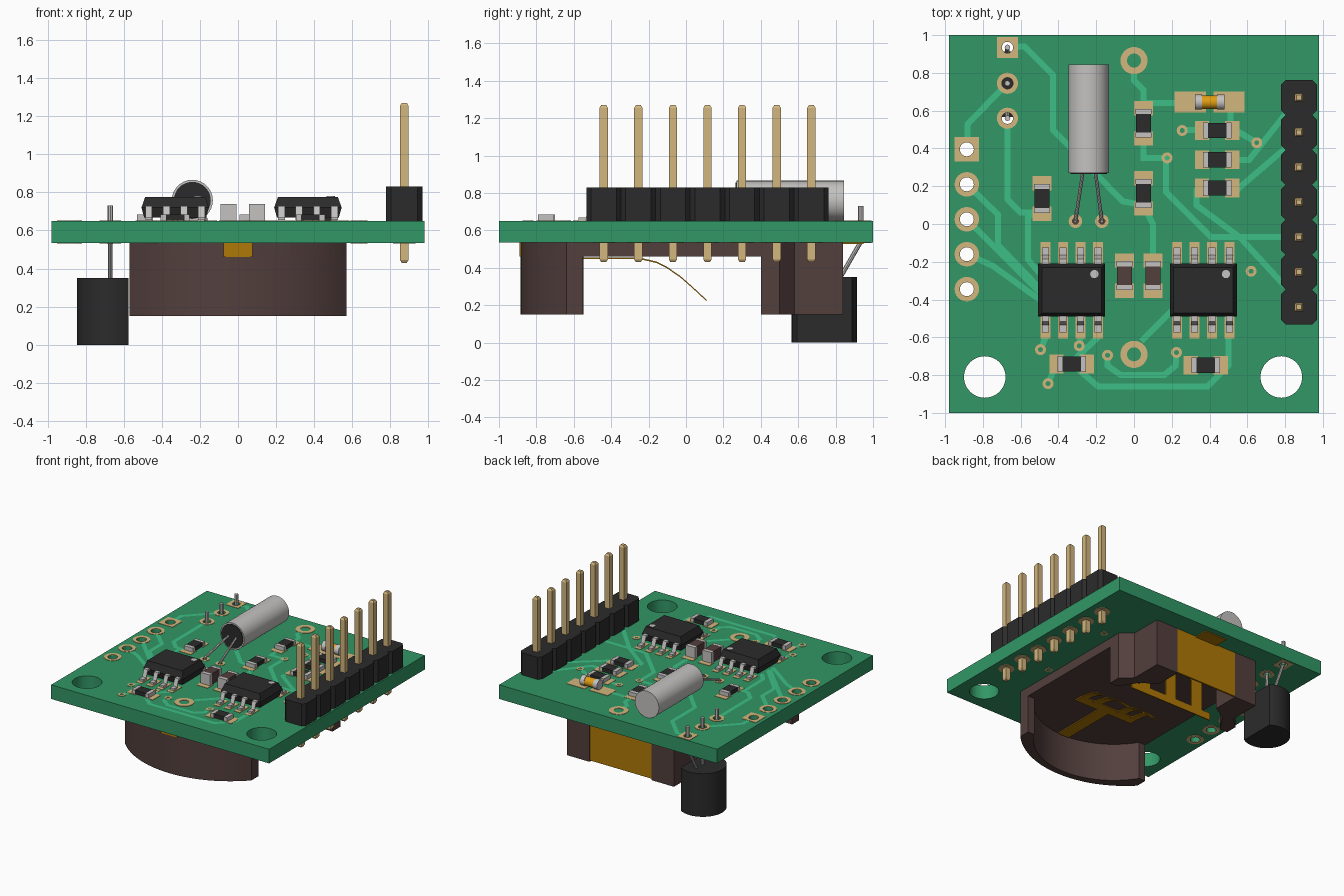
import bpy, bmesh, math
from mathutils import Vector

if "Cube" in bpy.data.objects:
    bpy.data.objects.remove(bpy.data.objects["Cube"])


def material(name, r, g, b):
    m = bpy.data.materials.new(name)
    m.use_nodes = True
    m.diffuse_color = (r, g, b, 1)
    m.node_tree.nodes["Principled BSDF"].inputs["Base Color"].default_value = (r, g, b, 1)
    return m


GREEN = material("board green", .032, .31, .132)
TRACE = material("trace green", .045, .52, .24)
TAN = material("pad gold", .65, .465, .205)
BLACK = material("black plastic", .024, .024, .024)
SILVER = material("silver metal", .55, .54, .53)
BROWN = material("brown plastic", .085, .05, .047)
AMBER = material("amber glass", .75, .34, .006)
BRONZE = material("bronze contact", .43, .19, .002)
TOP, BOTTOM = .65, .535


def finish(name, bm, mat, smooth=False):
    bmesh.ops.recalc_face_normals(bm, faces=bm.faces)
    me = bpy.data.meshes.new(name)
    bm.to_mesh(me)
    bm.free()
    ob = bpy.data.objects.new(name, me)
    bpy.context.collection.objects.link(ob)
    me.materials.append(mat)
    if smooth:
        bpy.ops.object.select_all(action='DESELECT')
        ob.select_set(True)
        bpy.context.view_layer.objects.active = ob
        bpy.ops.object.shade_smooth_by_angle(angle=math.radians(35))


def loft(name, solids, mat, smooth=False):
    """Each solid is a list of matching rings, skinned and capped."""
    bm = bmesh.new()
    for rings in solids:
        vs = [[bm.verts.new(p) for p in ring] for ring in rings]
        n = len(vs[0])
        for a, b in zip(vs, vs[1:]):
            for i in range(n):
                bm.faces.new((a[i], a[(i + 1) % n], b[(i + 1) % n], b[i]))
        bm.faces.new(vs[0])
        bm.faces.new(vs[-1])
    finish(name, bm, mat, smooth)


def rect(x, y, hx, hy):
    return [(x - hx, y - hy), (x + hx, y - hy), (x + hx, y + hy), (x - hx, y + hy)]


def circle(x, y, r, n=32):
    return [(x + r * math.cos(math.tau * i / n), y + r * math.sin(math.tau * i / n)) for i in range(n)]


def prism(pts, z0, z1):
    return [[(x, y, z) for x, y in pts] for z in (z0, z1)]


def box(x0, x1, y0, y1, z0, z1):
    return prism([(x0, y0), (x1, y0), (x1, y1), (x0, y1)], z0, z1)


def rod_y(x, z, r, y0, y1, n=32):
    return [[(px, y, pz) for px, pz in circle(x, z, r, n)] for y in (y0, y1)]


def rod_x(y, z, r, x0, x1, n=24):
    return [[(x, py, pz) for py, pz in circle(y, z, r, n)] for x in (x0, x1)]


def ribbon(x0, x1, path, t=.004):
    return [[(x0, y, z - t), (x1, y, z - t), (x1, y, z + t), (x0, y, z + t)] for y, z in path]


def wire(a, b, r, n=8):
    a, b = Vector(a), Vector(b)
    q = (b - a).to_track_quat('Z', 'Y')
    return [[p + q @ Vector((x, y, 0)) for x, y in circle(0, 0, r, n)] for p in (a, b)]


def plate(name, loops, z0, z1, mat):
    """Flat sheet from outlines; an outline inside another becomes a hole."""
    cu = bpy.data.curves.new(name, 'CURVE')
    cu.dimensions, cu.fill_mode, cu.extrude = '2D', 'BOTH', (z1 - z0) / 2
    for pts in loops:
        sp = cu.splines.new('POLY')
        sp.points.add(len(pts) - 1)
        for p, (x, y) in zip(sp.points, pts):
            p.co = (x, y, 0, 1)
        sp.use_cyclic_u = True
    ob = bpy.data.objects.new(name, cu)
    bpy.context.collection.objects.link(ob)
    ob.location.z = (z0 + z1) / 2
    cu.materials.append(mat)
    bpy.ops.object.select_all(action='DESELECT')
    ob.select_set(True)
    bpy.context.view_layer.objects.active = ob
    bpy.ops.object.convert(target='MESH')
    bpy.ops.object.shade_flat()


def top_pads(name, loops):
    plate(name, loops, TOP - .002, TOP + .003, TAN)


# Board with its drilled holes (the small vias are only painted rings)
COLUMN = [(-.885, y) for y in (.395, .21, .025, -.16, -.345)]
SENSOR = [(-.67, y) for y in (.935, .745, .56)]
VIAS = [(.255, .495), (.65, .43), (.175, .35), (.62, -.25), (.225, -.68),
        (-.14, -.695), (-.29, -.645), (-.495, -.665), (-.455, -.845)]
WIRES = [(-.31, .015), (-.17, .015)]
holes = ([(p, .037, .065) for p in COLUMN] + [(p, .03, .056) for p in SENSOR]
         + [(p, .016, .036) for p in WIRES])
drills = holes + [(p, .013, .029) for p in VIAS]
plate("board", [rect(0, 0, .98, 1), circle(-.79, -.81, .11, 48), circle(.78, -.81, .11, 48)]
      + [circle(*p, r, 20) for p, r, _ in holes], BOTTOM, TOP, GREEN)

# Ring pads on both faces; the first of each row is square
rings = []
for p, r, outer in drills:
    square = p in (COLUMN[0], SENSOR[0])
    rings += [rect(*p, outer, outer) if square else circle(*p, outer, 24), circle(*p, r, 20)]
big = [circle(0, y, r) for y in (.865, -.69) for r in (.072, .037)]
PINS = [.67 - .185 * i for i in range(7)]
top_pads("ring_pads_top", rings + big)
plate("ring_pads_bottom", rings + [circle(.873, y, .06, 24) for y in PINS],
      BOTTOM - .003, BOTTOM + .002, TAN)

# Traces, in hundredths of a unit
LEFT = [[(-67, 94), (-58, 94), (-43, 79), (-43, 50), (-6, 12), (5, 10)], [(-67, 74), (-88, 53), (-88, 40)],
        [(-67, 56), (-67, 13), (-60, 6), (-49, 6)], [(-88, 21), (-72, 5), (-72, -11), (-50, -34)],
        [(-88, 2), (-50, -36)], [(-88, -16), (-75, -22), (-50, -40)],
        [(-49, 7), (-56, 4), (-56, -19), (-50, -26)], [(-19, -60), (-33, -73)], [(-45, -84), (-41, -74)],
        [(-49, -66), (-46, -58)], [(-29, -64), (-28, -58)],
        [(-33, -74), (-19, -86), (39, -86), (50, -75), (50, -58)]]
RIGHT = [[(0, 80), (0, 76), (5, 71), (5, 62)], [(5, 64), (30, 64)],
         [(5, 45), (5, 35), (17, 35), (17, 17), (41, -7), (56, -7), (80, -33)],
         [(33, 19), (33, 10), (56, -7), (79, -7)], [(51, 34), (61, 34), (80, 58)], [(52, 16), (80, 40)],
         [(5, 10), (10, 0), (10, -20)], [(65, 43), (55, 49)], [(25, 50), (34, 50)], [(51, 64), (51, 50)],
         [(-14, -69), (-14, -75), (-7, -80), (16, -80), (22, -75), (22, -68)], [(4, -62), (24, -42)]]
bm = bmesh.new()
for line in LEFT + RIGHT:
    pts = [Vector(p) / 100 for p in line]
    # stop each end short of a hole
    for end, nxt in ((0, 1), (-1, -2)):
        for c, r, _ in drills:
            if (pts[end] - Vector(c)).length < .02:
                pts[end] = Vector(c) + (pts[nxt] - Vector(c)).normalized() * (r + .008)
    dirs = [(b - a).normalized() for a, b in zip(pts, pts[1:])]
    pairs = []
    for i, p in enumerate(pts):
        a, b = dirs[max(i - 1, 0)], dirs[min(i, len(dirs) - 1)]
        m = (a + b).normalized()
        off = Vector((-m.y, m.x)) * .016 / max(m.dot(a), .5)
        pairs.append([bm.verts.new((*(p + s * off), TOP + .0015)) for s in (1, -1)])
    for (a, b), (c, d) in zip(pairs, pairs[1:]):
        bm.faces.new((b, d, c, a))
finish("traces", bm, TRACE)

# Pin header with notched housing
cx, s, c = .873, .0925, .025
side = []
for y in reversed(PINS):
    side += [(.095 - c, y - s), (.095, y - s + c), (.095, y + s - c), (.095 - c, y + s)]
outline = [(cx + x, y) for x, y in side] + [(cx - x, y) for x, y in reversed(side)]
# merge repeated notch points
outline = [p for i, p in enumerate(outline) if math.dist(p, outline[i - 1]) > 1e-4]
loft("header_housing", [prism(outline, TOP, .83)], BLACK)
loft("header_pins", [[[(x, yy, z) for x, yy in rect(cx, y, w, w)]
                      for z, w in ((.43, .013), (.445, .022), (1.255, .022), (1.27, .013))]
                     for y in PINS], TAN)

# Eight-lead chips
for tag, x in (("left", -.33), ("right", .367)):
    y = -.35
    loft(tag + "_chip_body", [[[(px, py, z) for px, py in rect(x, y, .177 - d, .14 - d)]
                              for z, d in ((.667, .015), (.72, 0), (.777, .02))]], BLACK)
    leads, pads = [], []
    for i in range(4):
        px = x + (i - 1.5) * .0925
        for sg in (-1, 1):
            path = [(y + sg * d, z) for d, z in ((.12, .72), (.165, .72), (.185, .662), (.225, .662))]
            leads.append(ribbon(px - .018, px + .018, path, .008))
            pads.append(rect(px, y + sg * .195, .026, .06))
    loft(tag + "_chip_leads", leads, SILVER)
    top_pads(tag + "_chip_pads", pads)
    loft(tag + "_chip_dot", [prism(circle(x + .12, y + .085, .022, 20), .775, .78)], SILVER)


# Small surface parts: two pads, two metal ends and a body
def surface_part(name, x, y, upright, height, mat):
    def spot(u, hu, hv):
        return rect(x, y + u, hv, hu) if upright else rect(x + u, y, hu, hv)
    top_pads(name + "_pads", [spot(sg * .08, .038, .05) for sg in (-1, 1)])
    loft(name + "_ends", [prism(spot(sg * .0625, .0135, .042), TOP, TOP + height) for sg in (-1, 1)], SILVER)
    loft(name + "_body", [prism(spot(0, .05, .04), TOP + .003, TOP + height - .001)], mat)


FLAT = [(.44, .495), (.44, .34), (.44, .19), (-.33, -.742), (.38, -.748)]
UPRIGHT = [(.05, .533), (.05, .162), (-.487, .135)]
for i, (x, y) in enumerate(FLAT + UPRIGHT):
    surface_part(f"resistor_{i + 1}", x, y, i >= len(FLAT), .035, BLACK)
for i, x in enumerate((-.05, .1)):
    surface_part(f"capacitor_{i + 1}", x, -.273, True, .09, BROWN)

# Glass diode
top_pads("diode_pads", [rect(.4 + sg * .103, .645, .083, .056) for sg in (-1, 1)])
loft("diode_glass", [rod_x(.645, .69, .036, .35, .45)], AMBER, True)
loft("diode_ends", [rod_x(.645, .69, .04, a, a + .038) for a in (.322, .44)], SILVER, True)

# Crystal can lying on the board
loft("crystal_can", [rod_y(-.24, .758, .108, .27, .845)], SILVER, True)
loft("crystal_base", [rod_y(-.24, .758, .097, .264, .3)], BLACK, True)
loft("crystal_leads", [s for a, b in ((-.27, -.31), (-.205, -.17))
                       for s in (wire((a, .28, .758), (b, .015, .66), .009),
                                 wire((b, .015, .665), (b, .015, .53), .009))], SILVER, True)

# Sensor hanging below, round with one flat side
a = math.acos(.095 / .175)
arc = [a + (math.tau - 2 * a) * i / 32 for i in range(33)]
loft("sensor_body", [prism([(-.67 + .175 * math.cos(t), .74 + .175 * math.sin(t)) for t in arc], 0, .35)],
     BLACK, True)
loft("sensor_leads", [s for y, low in ((.935, .82), (.745, .74), (.56, .66))
                      for s in (wire((-.67, low, .34), (-.67, y, .54), .012),
                                wire((-.67, y, .53), (-.67, y, .73), .015))], SILVER)

# Cell holder: floor, curved front wall and two back posts
half = math.asin(.57 / .786)
ang = [-math.pi / 2 + half * (i / 16 - 1) for i in range(33)]
outer = ([(-.57, -.55)] + [(.786 * math.cos(t), -.099 + .786 * math.sin(t)) for t in ang]
         + [(.57, -.55)])
half = math.asin(.51 / .6)
ang = [-math.pi / 2 + half * (1 - i / 16) for i in range(33)]
inner = [(.6 * math.cos(t), -.233 + .6 * math.sin(t)) for t in ang]
loft("holder_floor", [prism(outer + [(.57, .5), (.48, .58), (.48, .82), (-.48, .82), (-.48, .58), (-.57, .5)],
                            .46, BOTTOM)], BROWN)
loft("holder_front_wall", [prism(outer + inner, .15, BOTTOM - .001)], BROWN, True)
POST = [(.28, .84), (.48, .84), (.48, .58), (.57, .5), (.57, .4), (.5, .4), (.4, .55), (.28, .62)]
loft("holder_posts", [prism([(sg * x, y) for x, y in POST], .15, BOTTOM - .001) for sg in (-1, 1)], BROWN)

# Battery contacts
loft("back_contact", [box(-.285, .285, .822, .836, .16, BOTTOM), box(-.1, .1, .822, .95, .527, BOTTOM)], BRONZE)
loft("back_spring", [box(-.38, .38, .42, .43, .17, .23)]
     + [box(x - .05, x + .05, .42, .43, .23, .46) for x in (-.25, 0, .25)], BRONZE)
loft("front_contact", [box(-.075, .075, -.89, -.86, .46, BOTTOM - .001)], BRONZE)
curve = [(-.3, .452), (-.23, .446), (-.16, .43), (-.1, .4), (-.03, .352), (.04, .29), (.11, .225)]
springs = [ribbon(-.05, .05, [(-.82, .452), (-.3, .452)]), ribbon(-.27, .27, [(-.36, .452), (-.28, .452)])]
for sg in (-1, 1):
    springs += [ribbon(sg * .08, sg * .15, curve), ribbon(sg * .21, sg * .27, curve[:4])]
loft("spring_contacts", springs, BRONZE)
